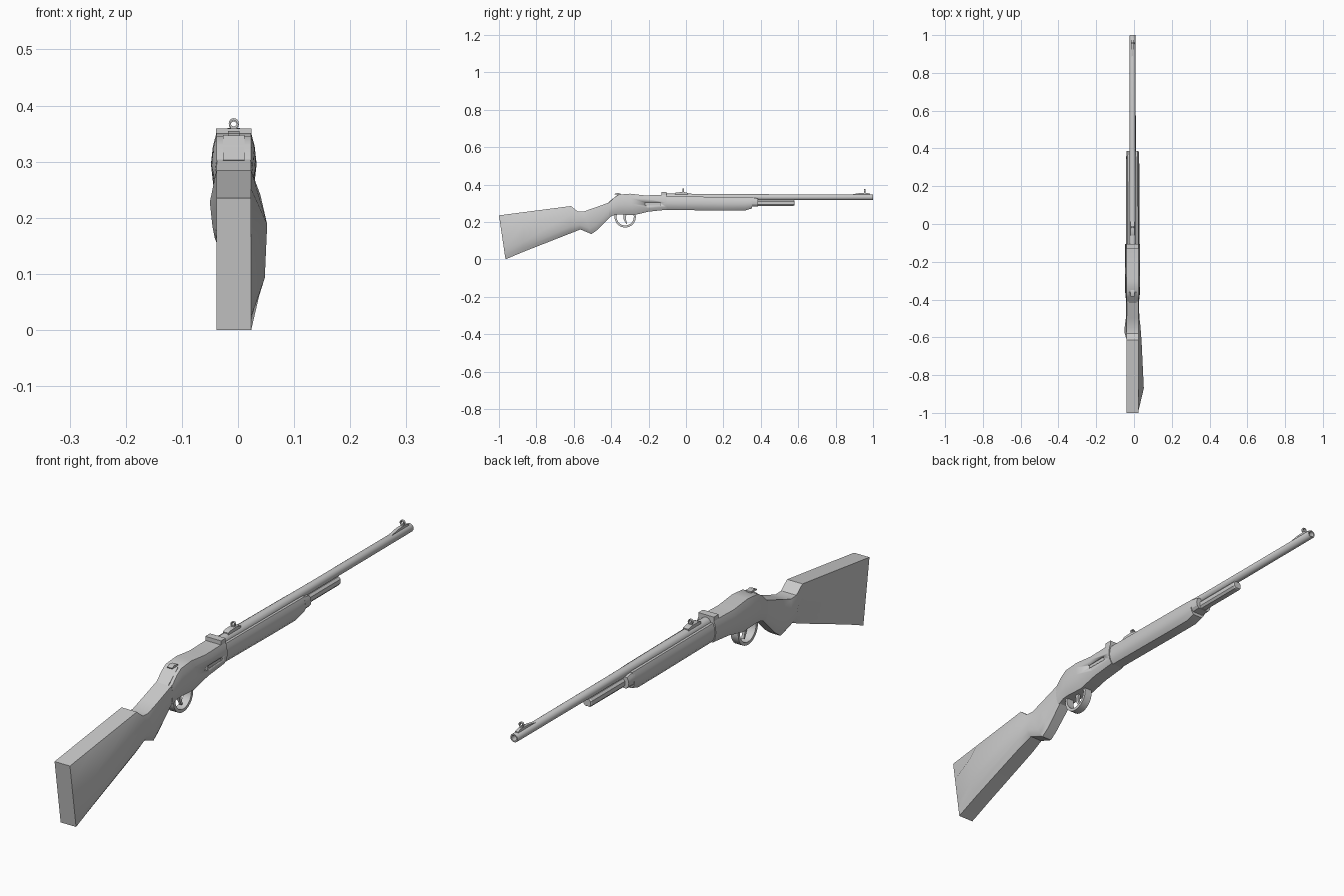
import bpy, bmesh, math

if "Cube" in bpy.data.objects:
    bpy.data.objects.remove(bpy.data.objects["Cube"])

CX = -0.0075  # centre line of the gun


def finish(name, bm, angle=30):
    bmesh.ops.recalc_face_normals(bm, faces=bm.faces)
    me = bpy.data.meshes.new(name)
    bm.to_mesh(me)
    bm.free()
    ob = bpy.data.objects.new(name, me)
    bpy.context.collection.objects.link(ob)
    bpy.ops.object.select_all(action='DESELECT')
    ob.select_set(True)
    bpy.context.view_layer.objects.active = ob
    bpy.ops.object.shade_smooth_by_angle(angle=math.radians(angle))
    return ob


def bridge(bm, a, b):
    n = len(a)
    for i in range(n):
        j = (i + 1) % n
        bm.faces.new((a[i], a[j], b[j], b[i]))


def loft(name, stations, fs=(0, .1, .25, .7, 1), prof=(0, .5, .85, 1, 0)):
    """Stations: y top, z top, y bottom, z bottom, half width top, bottom, bulge left, right."""
    bm = bmesh.new()
    rings = []
    for yt, zt, yb, zb, wt, wb, bl, br in stations:
        side = {-1: [], 1: []}
        for s, bulge in ((-1, bl), (1, br)):
            for f, p in zip(fs, prof):
                x = CX + s * (wb + (wt - wb) * f + bulge * p)
                side[s].append(bm.verts.new((x, yb + (yt - yb) * f, zb + (zt - zb) * f)))
        rings.append(side[1] + side[-1][::-1])
    for a, b in zip(rings, rings[1:]):
        bridge(bm, a, b)
    bm.faces.new(rings[0])
    bm.faces.new(rings[-1])
    return finish(name, bm)


def prism(name, pts, hw, x=CX):
    """Side outline in (y, z) extruded across x."""
    bm = bmesh.new()
    a = [bm.verts.new((x - hw, y, z)) for y, z in pts]
    b = [bm.verts.new((x + hw, y, z)) for y, z in pts]
    bridge(bm, a, b)
    bm.faces.new(a)
    bm.faces.new(b)
    return finish(name, bm)


def box(name, y0, y1, z0, z1, hw, x=CX):
    return prism(name, [(y0, z0), (y1, z0), (y1, z1), (y0, z1)], hw, x)


def lathe(name, prof, axis, y, z, n=24):
    """Closed (position along axis, radius) profile turned round the y or x axis."""
    bm = bmesh.new()
    rings = []
    for i in range(n):
        c, s = math.cos(2 * math.pi * i / n), math.sin(2 * math.pi * i / n)
        if axis == 'y':
            rings.append([bm.verts.new((CX + r * c, y + t, z + r * s)) for t, r in prof])
        else:
            rings.append([bm.verts.new((CX + t, y + r * c, z + r * s)) for t, r in prof])
    for i in range(n):
        bridge(bm, rings[i], rings[(i + 1) % n])
    return finish(name, bm)


# Stock with cheek swell on the right and pistol grip
loft("stock", [
    (-1.0, .235, -.965, 0, .031, .031, 0, 0),
    (-.87, .252, -.87, .04, .031, .031, 0, .0285),
    (-.615, .285, -.62, .138, .031, .029, 0, .017),
    (-.58, .257, -.565, .16, .031, .025, .0135, .015),
    (-.55, .255, -.505, .135, .031, .02, .0135, .0135),
    (-.50, .272, -.475, .157, .031, .02, .007, .008),
    (-.40, .308, -.40, .232, .03, .022, .006, .006)])

# Receiver
mid = dict(fs=(0, .2, .5, .8, 1), prof=(0, .8, 1, .6, 0))
receiver = loft("receiver", [
    (-.415, .30, -.41, .226, .031, .024, .006, .006),
    (-.385, .33, -.38, .238, .031, .026, .009, .009),
    (-.36, .346, -.355, .24, .031, .026, .011, .011),
    (-.30, .351, -.28, .236, .031, .026, .012, .012),
    (-.22, .342, -.20, .255, .031, .026, .012, .012),
    (-.105, .345, -.105, .265, .031, .026, .011, .011)], **mid)
box("receiver_front_block", -.132, -.105, .31, .359, .0315)

# Loading port cut into the right side
cutter = box("port_cutter", -.22, -.135, .289, .304, .01, x=.037)
cutter.hide_render = True
cutter.hide_viewport = True
mod = receiver.modifiers.new("port", 'BOOLEAN')
mod.operation = 'DIFFERENCE'
mod.object = cutter

# Hammer plate and spur
prism("hammer", [(-.418, .303), (-.362, .348), (-.35, .335), (-.40, .30)], .0195)
prism("hammer_spur", [(-.35, .335), (-.35, .352), (-.368, .355), (-.383, .350), (-.382, .346), (-.366, .346)], .010)

# Trigger guard and trigger
lathe("trigger_guard", [(-.015, .046), (.015, .046), (.015, .057), (-.015, .057)], 'x', -.325, .227, 32)
prism("trigger", [(-.335, .245), (-.318, .245), (-.322, .215), (-.314, .192), (-.32, .19), (-.333, .213)], .005)

# Forearm, end cap and magazine tube
loft("forearm", [
    (-.105, .336, -.105, .264, .028, .02, .012, .012),
    (.20, .334, .20, .261, .027, .02, .012, .012),
    (.315, .333, .315, .261, .027, .02, .012, .012),
    (.358, .332, .352, .272, .026, .02, .011, .011)], **mid)
loft("forearm_cap", [
    (.35, .332, .35, .282, .026, .022, .010, .010),
    (.386, .325, .386, .284, .025, .022, .009, .009)], **mid)
loft("magazine_tube", [
    (.33, .317, .33, .286, .010, .010, .007, .007),
    (.575, .317, .575, .286, .010, .010, .007, .007),
    (.58, .314, .58, .289, .008, .008, .006, .006)],
    fs=(0, .25, .75, 1), prof=(0, 1, 1, 0))

# Barrel with open bore
lathe("barrel", [(-.11, .019), (.15, .0185), (.45, .016), (.997, .0155), (1.0, .0145),
                 (1.0, .010), (.90, .010), (.90, .001), (-.11, .001)], 'y', 0, .332)

# Sights: base, post and ring
prism("rear_sight_base", [(-.06, .345), (.012, .345), (.012, .354), (-.01, .360), (-.05, .358), (-.06, .354)], .011)
prism("front_sight_ramp", [(.865, .343), (.985, .343), (.985, .350), (.97, .355), (.93, .355)], .006)
for label, y, z in (("rear", -.016, .3685), ("front", .957, .366)):
    box(label + "_sight_post", y - .004, y + .004, .345, z - .006, .006)
    lathe(label + "_sight_ring", [(-.004, .0055), (.004, .0055), (.004, .009), (-.004, .009)], 'y', y, z, 16)
